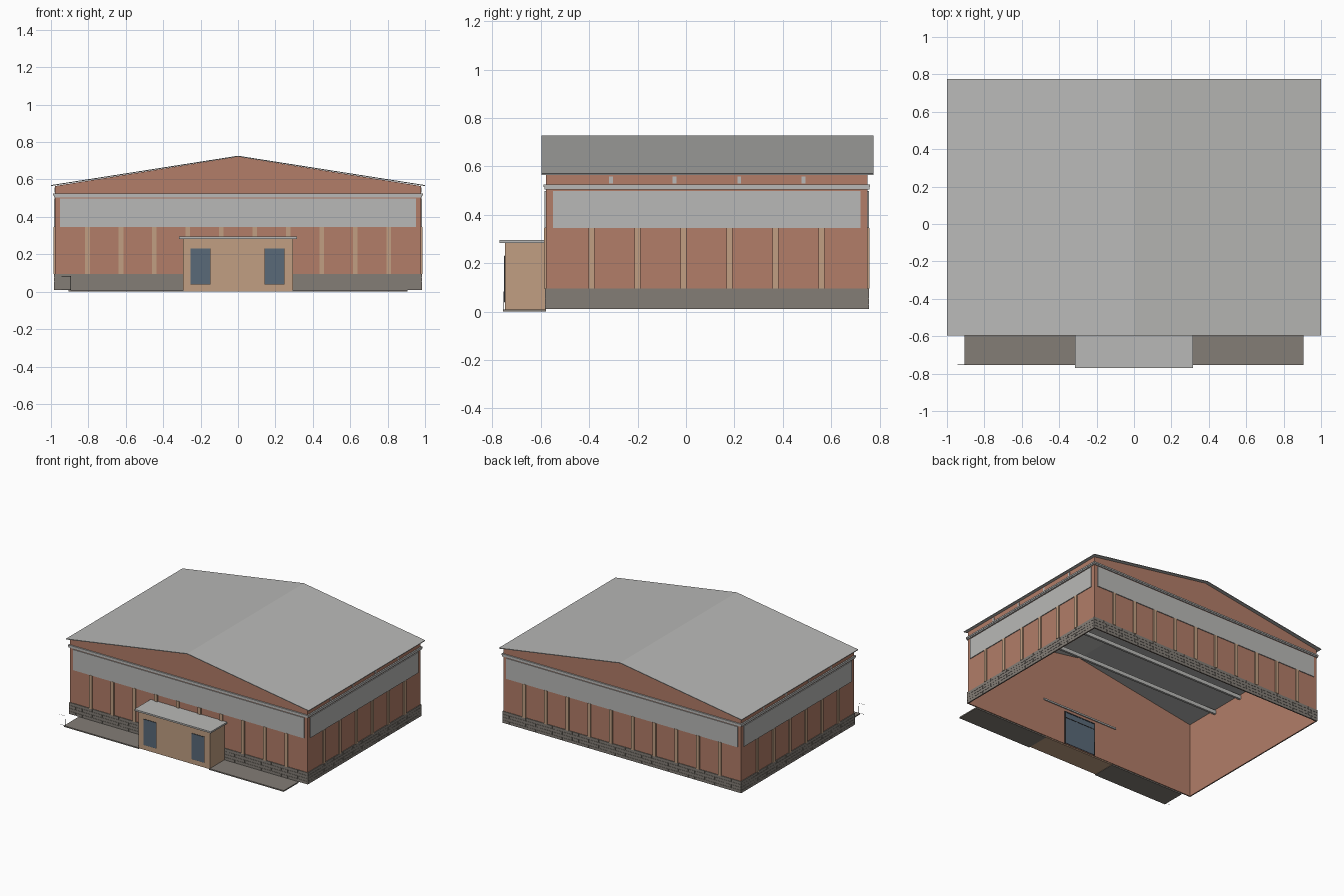
import bpy, bmesh
from mathutils import Vector

cube = bpy.data.objects.get("Cube")
if cube:
    bpy.data.objects.remove(cube, do_unlink=True)


def material(name, r, g, b):
    """Flat colour from 0-255 display values, converted to linear."""
    col = [((c / 255 + 0.055) / 1.055) ** 2.4 for c in (r, g, b)] + [1]
    m = bpy.data.materials.new(name)
    m.use_nodes = True
    m.diffuse_color = col
    m.node_tree.nodes["Principled BSDF"].inputs["Base Color"].default_value = col
    return m


BRICK = material("red brick", 178, 125, 104)
TAN = material("tan plaster", 193, 159, 130)
GREY = material("pale grey metal", 185, 185, 183)
STONE = material("grey stone", 131, 125, 118)
GLASS = material("blue glass", 90, 106, 121)
DARK = material("dark frame", 50, 50, 52)


def finish(name, bm, mat):
    mesh = bpy.data.meshes.new(name)
    bm.normal_update()
    bm.to_mesh(mesh)
    bm.free()
    mesh.materials.append(mat)
    obj = bpy.data.objects.new(name, mesh)
    bpy.context.collection.objects.link(obj)
    return obj


def add_box(bm, x0, x1, y0, y1, z0, z1):
    verts = bmesh.ops.create_cube(bm, size=1)["verts"]
    bmesh.ops.scale(bm, verts=verts, vec=(x1 - x0, y1 - y0, z1 - z0))
    bmesh.ops.translate(bm, verts=verts,
                        vec=((x0 + x1) / 2, (y0 + y1) / 2, (z0 + z1) / 2))


def boxes(name, mat, *sizes):
    bm = bmesh.new()
    for s in sizes:
        add_box(bm, *s)
    return finish(name, bm, mat)


# Main dimensions
X, Y0, Y1 = 0.978, -0.578, 0.75
FLOOR, EAVES, RIDGE = 0.01, 0.565, 0.722
FRONT, BACK, SIDES = "front", "back", (-1, 1)


def on_wall(wall, a, b, z0, z1, out, inset=0.001):
    """Box lying on a wall from a to b along it, standing out from it."""
    if wall == FRONT:
        return a, b, Y0 - out, Y0 + inset, z0, z1
    if wall == BACK:
        return a, b, Y1 - inset, Y1 + out, z0, z1
    lo, hi = sorted((wall * (X - inset), wall * (X + out)))
    return lo, hi, a, b, z0, z1


WALLS = [(FRONT, -X, X), (BACK, -X, X), (-1, Y0, Y1), (1, Y0, Y1)]

# Brick shell with gables, open underneath
bm = bmesh.new()
outline = [(-X, FLOOR), (X, FLOOR), (X, EAVES), (0, RIDGE), (-X, EAVES)]
front = [bm.verts.new((x, Y0, z)) for x, z in outline]
back = [bm.verts.new((x, Y1, z)) for x, z in outline]
bm.faces.new(front)
bm.faces.new(back[::-1])
for i, j in ((1, 2), (4, 0)):
    bm.faces.new((front[j], front[i], back[i], back[j]))
shell = finish("brick_walls", bm, BRICK)
thick = shell.modifiers.new("thickness", "SOLIDIFY")
thick.thickness = 0.006
thick.offset = -1

# Pitched roof sheet
bm = bmesh.new()
section = [(-1, EAVES), (0, RIDGE), (1, EAVES), (1, EAVES + 0.005),
           (0, RIDGE + 0.005), (-1, EAVES + 0.005)]
ends = [[bm.verts.new((x, y, z)) for x, z in section] for y in (-0.597, 0.775)]
bm.faces.new(ends[0])
bm.faces.new(ends[1][::-1])
for i in range(6):
    j = (i + 1) % 6
    bm.faces.new((ends[0][j], ends[0][i], ends[1][i], ends[1][j]))
bmesh.ops.recalc_face_normals(bm, faces=bm.faces)
finish("roof", bm, GREY)

# Cross beams whose ends show on the side walls
boxes("roof_beams", GREY, *[(-X - 0.002, X + 0.002, y - 0.008, y + 0.008, 0.53, 0.558)
                            for y in (-0.31, -0.047, 0.22, 0.485)])

# Stone plinth in staggered courses over a recessed backing
bm = bmesh.new()
COURSES, TOP, GAP = 4, 0.097, 0.0012
step = (TOP - FLOOR) / COURSES
for wall, a, b in WALLS:
    add_box(bm, *on_wall(wall, a, b, FLOOR, TOP - 0.001, 0.003))
    count = round((b - a) / 0.055)
    length = (b - a + 0.01) / count
    for row in range(COURSES):
        z = FLOOR + row * step
        start = a - 0.005 - (row % 2) * length / 2
        for k in range(count + row % 2):
            s = max(start + k * length, a - 0.005)
            e = min(start + (k + 1) * length, b + 0.005)
            add_box(bm, *on_wall(wall, s, e - GAP, z, z + step - GAP, 0.005))
finish("stone_plinth", bm, STONE)

# Pilasters, high window bands and cornice around all four walls
pilasters, bands, cornice = [], [], []
for wall, a, b in WALLS:
    if wall in SIDES:
        centres = [-0.39 + 0.19 * k for k in range(6)]
        band = (-0.55, 0.72)
    else:
        centres = [-0.805 + 0.179 * k for k in range(10)]
        band = (-0.952, 0.952)
    pilasters += [on_wall(wall, c - 0.0125, c + 0.0125, 0.095, 0.345, 0.008)
                  for c in centres]
    bands.append(on_wall(wall, *band, 0.345, 0.498, 0.006))
    cornice.append(on_wall(wall, a - 0.007, b + 0.007, 0.505, 0.514, 0.007))
    cornice.append(on_wall(wall, a - 0.01, b + 0.01, 0.514, 0.525, 0.01))
boxes("pilasters", TAN, *pilasters)
boxes("upper_bands", GREY, *bands)
boxes("cornice", GREY, *cornice)

# Entrance porch with slab roof and two glazed doors
PORCH = -0.748
boxes("porch", TAN, (-0.295, 0.295, PORCH, Y0, 0.002, 0.284))
boxes("porch_roof", GREY, (-0.315, 0.315, -0.77, Y0 + 0.012, 0.283, 0.295))
doors = [(-0.255, -0.148), (0.142, 0.248)]
boxes("porch_door_frames", DARK,
      *[(a, b, PORCH - 0.002, PORCH, 0.038, 0.232) for a, b in doors])
boxes("porch_doors", GLASS,
      *[(a + 0.002, b - 0.002, PORCH - 0.004, PORCH, 0.04, 0.23) for a, b in doors])

# Inner door on the hall side of the front wall
IN = Y0 + 0.006
boxes("inner_door", GLASS, (-0.125, 0.125, IN - 0.001, IN + 0.003, 0.015, 0.255))
boxes("inner_door_frame", DARK,
      (-0.132, -0.124, IN - 0.001, IN + 0.005, 0.012, 0.262),
      (0.124, 0.132, IN - 0.001, IN + 0.005, 0.012, 0.262),
      (-0.132, 0.132, IN - 0.001, IN + 0.005, 0.254, 0.262),
      (-0.124, 0.124, IN - 0.001, IN + 0.005, 0.212, 0.217))

# Paved terrace either side of the porch
boxes("terrace", STONE, *[(min(s * 0.29, s * 0.905), max(s * 0.29, s * 0.905),
                           -0.755, Y0, 0, 0.009) for s in SIDES])

# Thin handrail at the ramp end of the terrace
def rail(name, points):
    curve = bpy.data.curves.new(name, "CURVE")
    curve.dimensions = "3D"
    curve.bevel_depth = 0.0012
    curve.bevel_resolution = 0
    line = curve.splines.new("POLY")
    line.points.add(len(points) - 1)
    for p, co in zip(line.points, points):
        p.co = (*Vector(co), 1)
    curve.materials.append(DARK)
    obj = bpy.data.objects.new(name, curve)
    bpy.context.collection.objects.link(obj)


RY = -0.753
rail("handrail", [(-0.895, RY, 0.01), (-0.895, RY, 0.083),
                  (-0.944, RY, 0.083), (-0.944, RY, 0.01), (-0.895, RY, 0.01)])
